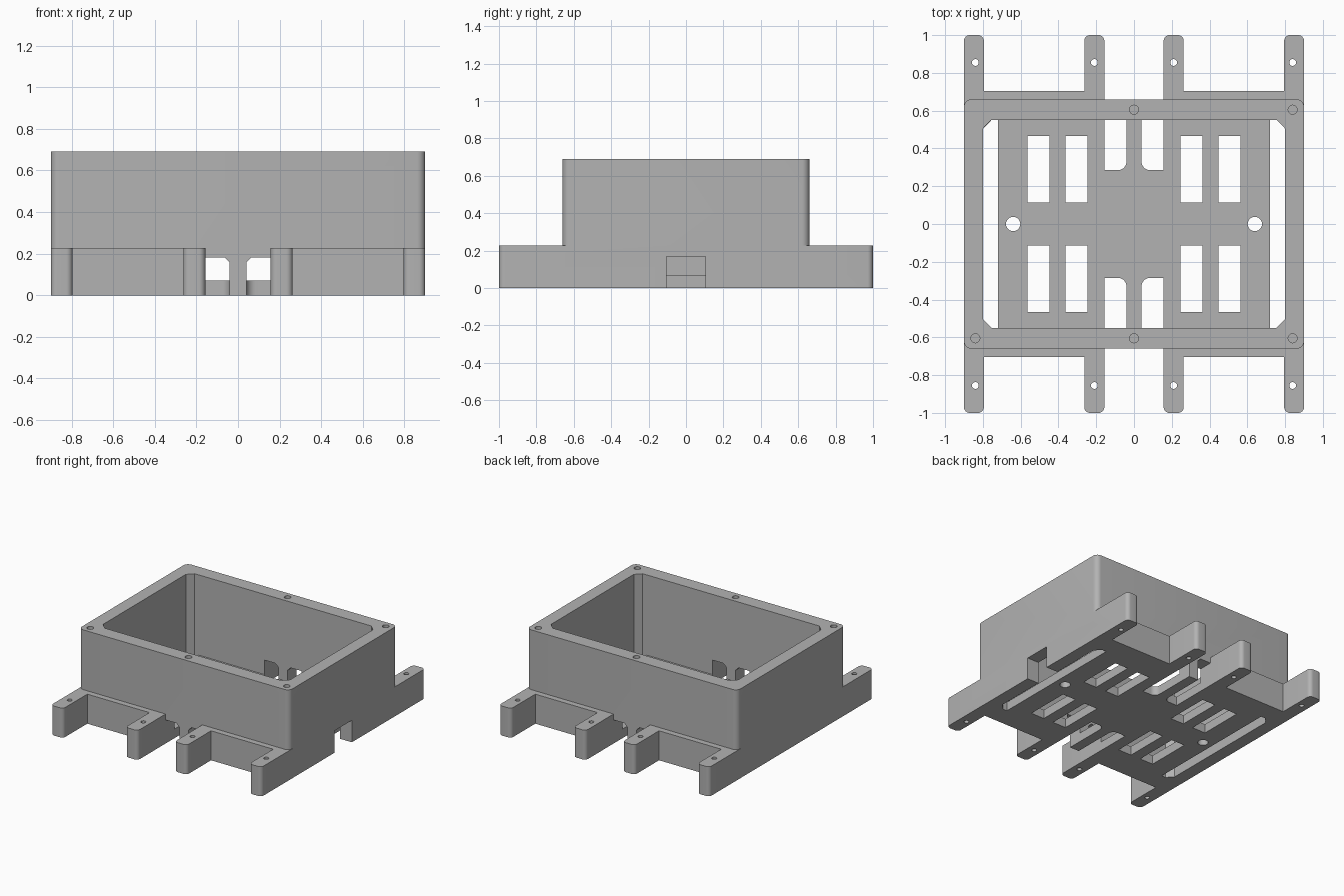
import bpy, bmesh, math
from mathutils import Vector

if "Cube" in bpy.data.objects:
    bpy.data.objects.remove(bpy.data.objects["Cube"])

grey = bpy.data.materials.new("plain grey")
grey.use_nodes = True
grey.diffuse_color = (0.45, 0.45, 0.45, 1)
grey.node_tree.nodes["Principled BSDF"].inputs["Base Color"].default_value = (0.45, 0.45, 0.45, 1)


def rounded(points, steps):
    """Points are (x, y) or (x, y, radius); one step gives a chamfer."""
    out = []
    for i, point in enumerate(points):
        p = Vector(point[:2])
        if len(point) == 2:
            out.append(p)
            continue
        r = point[2]
        back = (Vector(points[i - 1][:2]) - p).normalized()
        ahead = (Vector(points[(i + 1) % len(points)][:2]) - p).normalized()
        centre = p + (back + ahead) * r
        for k in range(steps + 1):
            t = k / steps * math.pi / 2
            out.append(centre - (ahead * math.cos(t) + back * math.sin(t)) * r)
    return out


def prism(name, points, low, high, steps=8, sx=1, sy=1, along_y=False):
    """Extrude an outline along z, or an x-z outline along y."""
    bm = bmesh.new()
    rings = []
    for h in (low, high):
        ring = []
        for p in rounded(points, steps):
            co = (p.x * sx, h * sy, p.y) if along_y else (p.x * sx, p.y * sy, h)
            ring.append(bm.verts.new(co))
        bm.faces.new(ring)
        rings.append(ring)
    a, b = rings
    for i in range(len(a)):
        bm.faces.new((a[i - 1], a[i], b[i], b[i - 1]))
    bmesh.ops.recalc_face_normals(bm, faces=bm.faces[:])
    mesh = bpy.data.meshes.new(name)
    bm.to_mesh(mesh)
    bm.free()
    mesh.materials.append(grey)
    obj = bpy.data.objects.new(name, mesh)
    bpy.context.collection.objects.link(obj)
    return obj


def rect(x0, x1, y0, y1, *r):
    return [(x0, y0, *r), (x1, y0, *r), (x1, y1, *r), (x0, y1, *r)]


def circle(x, y, r, n=24):
    return [(x + r * math.cos(i * math.tau / n), y + r * math.sin(i * math.tau / n)) for i in range(n)]


def combine(target, tool, operation="DIFFERENCE"):
    mod = target.modifiers.new(tool.name, "BOOLEAN")
    mod.operation = operation
    mod.solver = "EXACT"
    mod.object = tool
    bpy.context.view_layer.objects.active = target
    bpy.ops.object.modifier_apply(modifier=mod.name)
    bpy.data.objects.remove(tool)


# Base outline with mounting tabs, mirrored from one quarter
quarter = [(0.157, 0.66), (0.157, 1, 0.03), (0.263, 1, 0.03), (0.263, 0.705),
           (0.795, 0.705), (0.795, 1, 0.03), (0.9, 1, 0.03)]
outline = []
for sx, sy, step in ((1, 1, 1), (1, -1, -1), (-1, -1, 1), (-1, 1, -1)):
    outline += [(x * sx, y * sy, *r) for x, y, *r in quarter[::step]]
enclosure = prism("enclosure", outline, 0, 0.228)

# Tall walls and the open cavity
combine(enclosure, prism("walls", rect(-0.9, 0.9, -0.66, 0.66, 0.04), 0.12, 0.69), "UNION")
combine(enclosure, prism("cavity", rect(-0.8, 0.8, -0.55, 0.55, 0.045), 0.07, 0.8, steps=1))

for sx in (1, -1):
    # Long floor slot beside each end wall, and a floor hole
    side = [(0.72, -0.55), (0.8, -0.55, 0.045), (0.8, 0.55, 0.045), (0.72, 0.55)]
    combine(enclosure, prism("side_slot", side, -0.1, 0.1, steps=1, sx=sx))
    combine(enclosure, prism("floor_hole", circle(0.64, 0, 0.038), -0.1, 0.1, sx=sx))
    for sy in (1, -1):
        # Ventilation slots
        for x in (0.247, 0.448):
            combine(enclosure, prism("vent", rect(x, x + 0.115, 0.115, 0.465), -0.1, 0.1, sx=sx, sy=sy))
        # Cable opening through floor and wall
        notch = [(0.04, 0.285, 0.045), (0.157, 0.285), (0.157, 0.6), (0.04, 0.6)]
        combine(enclosure, prism("floor_notch", notch, -0.1, 0.1, sx=sx, sy=sy))
        tunnel = [(0.04, -0.1), (0.157, -0.1), (0.157, 0.182), (0.04, 0.182, 0.025)]
        combine(enclosure, prism("cable_opening", tunnel, 0.5, 0.7, steps=1, sx=sx, sy=sy, along_y=True))
        # Tab screw holes
        for x in (0.21, 0.84):
            combine(enclosure, prism("tab_hole", circle(x, 0.855, 0.018), -0.1, 0.3, sx=sx, sy=sy))

# Port at the bottom of the left wall
combine(enclosure, prism("port", rect(0.78, 1, -0.105, 0.105), -0.1, 0.17))

# Lid screw holes in the rim; one rear corner has none
for x, y in ((0, 0.605), (0, -0.605), (0.84, 0.605), (0.84, -0.605), (-0.84, -0.605)):
    combine(enclosure, prism("rim_hole", circle(x, y, 0.024), 0.45, 0.8))

bpy.ops.object.select_all(action="DESELECT")
enclosure.select_set(True)
bpy.context.view_layer.objects.active = enclosure
bpy.ops.object.shade_smooth_by_angle(angle=math.radians(30))
